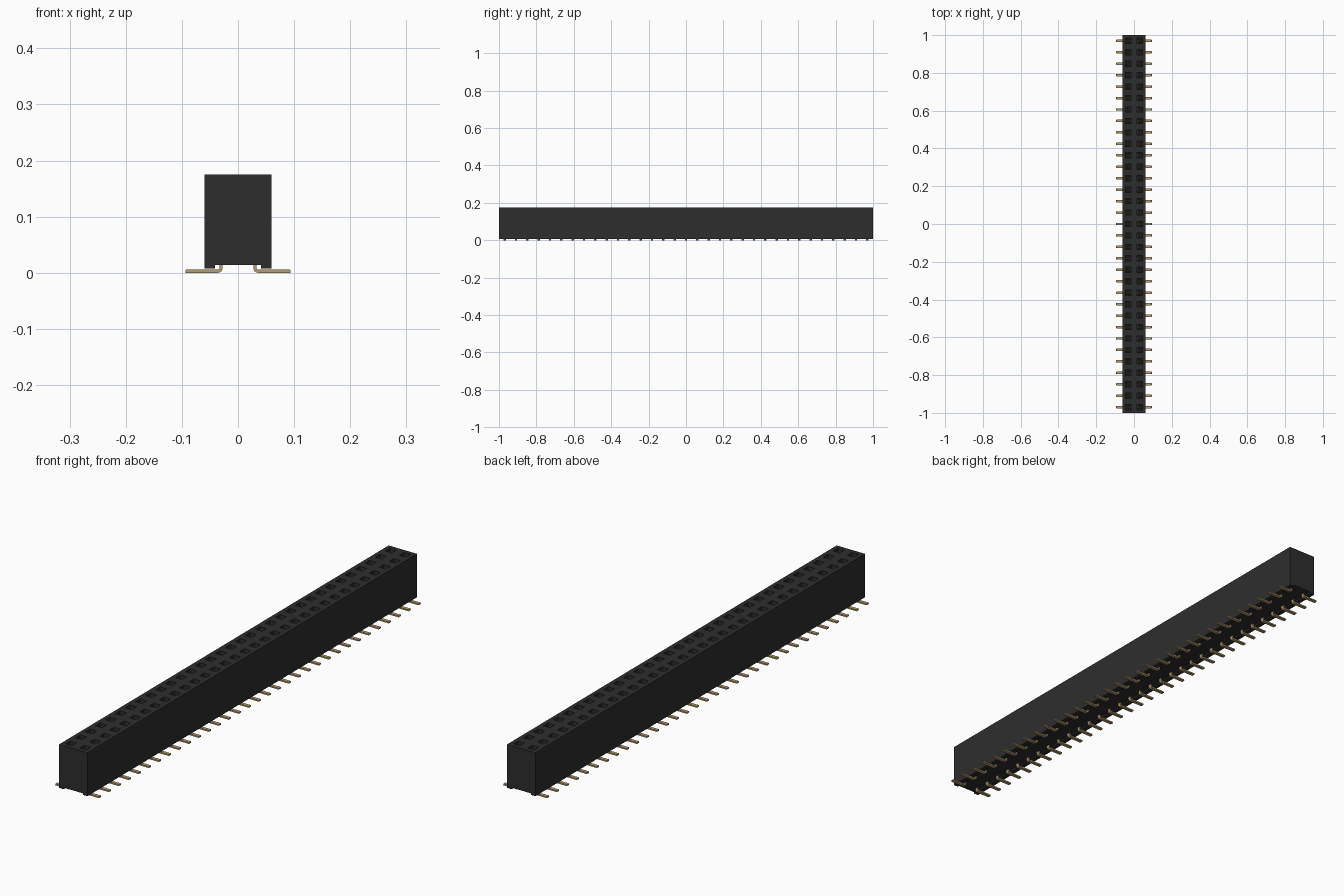
import bpy, bmesh, math

cube = bpy.data.objects.get("Cube")
if cube:
    bpy.data.objects.remove(cube, do_unlink=True)

COUNT = 33
PITCH = 2.0 / COUNT
ROW = 0.03          # distance of each contact row from the centre
HOLE = 0.014        # half width of a socket hole
HALF_W = 0.06
TOP, BOTTOM, FLOOR = 0.175, 0.014, 0.04


def material(name, rgb, rough=0.6):
    m = bpy.data.materials.new(name)
    m.use_nodes = True
    m.diffuse_color = (*rgb, 1)
    bsdf = m.node_tree.nodes["Principled BSDF"]
    bsdf.inputs["Base Color"].default_value = (*rgb, 1)
    bsdf.inputs["Roughness"].default_value = rough
    return m


PLASTIC = material("black plastic", (0.027, 0.027, 0.027))
DEEP = material("deep black", (0.008, 0.008, 0.008))
GOLD = material("gold", (0.48, 0.34, 0.15), 0.4)


def finish(name, bm, mats):
    bmesh.ops.recalc_face_normals(bm, faces=bm.faces)
    mesh = bpy.data.meshes.new(name)
    bm.to_mesh(mesh)
    bm.free()
    for m in mats:
        mesh.materials.append(m)
    ob = bpy.data.objects.new(name, mesh)
    bpy.context.collection.objects.link(ob)
    return ob


def add_box(bm, x0, x1, y0, y1, z0, z1):
    verts = bmesh.ops.create_cube(bm, size=1)["verts"]
    for v in verts:
        v.co.x = x0 if v.co.x < 0 else x1
        v.co.y = y0 if v.co.y < 0 else y1
        v.co.z = z0 if v.co.z < 0 else z1
    return verts


def extrude_profile(bm, outline, half_y):
    """Extrude an xz outline symmetrically along y."""
    face = bm.faces.new([bm.verts.new((x, -half_y, z)) for x, z in outline])
    out = bmesh.ops.extrude_face_region(bm, geom=[face])["geom"]
    for g in out:
        if isinstance(g, bmesh.types.BMVert):
            g.co.y = half_y


# Housing: a gridded top whose hole cells are pushed down into sockets
xs = [-HALF_W, -ROW - HOLE, -ROW + HOLE, ROW - HOLE, ROW + HOLE, HALF_W]
ys = [-1.0]
for i in range(COUNT):
    c = -1 + PITCH * (i + 0.5)
    ys += [c - HOLE, c + HOLE]
ys.append(1.0)

bm = bmesh.new()
grid = [[bm.verts.new((x, y, TOP)) for y in ys] for x in xs]
holes = []
for i in range(len(xs) - 1):
    for j in range(len(ys) - 1):
        f = bm.faces.new((grid[i][j], grid[i + 1][j], grid[i + 1][j + 1], grid[i][j + 1]))
        if i % 2 and j % 2:
            holes.append(f)
rim = [e for e in bm.edges if e.is_boundary]
skirt = bmesh.ops.extrude_edge_only(bm, edges=rim)["geom"]
for v in skirt:
    if isinstance(v, bmesh.types.BMVert):
        v.co.z = BOTTOM
bmesh.ops.contextual_create(
    bm, geom=[e for e in bm.edges if e.is_boundary and all(v.co.z < TOP - 0.01 for v in e.verts)])
for f in holes:
    floor = bmesh.ops.extrude_face_region(bm, geom=[f])["geom"]
    for g in floor:
        if isinstance(g, bmesh.types.BMVert):
            g.co.z = FLOOR
        elif isinstance(g, bmesh.types.BMFace):
            g.material_index = 1
    if f.is_valid:
        bm.faces.remove(f)
finish("housing", bm, [PLASTIC, DEEP])

# Standoff rails under both long edges
for name, side in (("left_rail", 1), ("right_rail", -1)):
    bm = bmesh.new()
    a, b = sorted((side * 0.041, side * HALF_W))
    add_box(bm, a, b, -1, 1, 0.008, BOTTOM)
    finish(name, bm, [PLASTIC])


# Contacts: bent solder tail plus a pair of spring leaves in the socket
def build_contacts(name, angle):
    bm = bmesh.new()
    t, tip, bend = 0.0055, 0.094, 0.0085
    cx, cz = 0.0275 + bend, bend
    arc = [math.radians(270 - 90 * k / 4) for k in range(5)]
    outer = [(cx + bend * math.cos(a), cz + bend * math.sin(a)) for a in arc]
    r = bend - t
    inner = [(cx + r * math.cos(a), cz + r * math.sin(a)) for a in reversed(arc)]
    outline = ([(tip, 0.001), (tip - 0.001, 0)] + outer
               + [(0.0275, 0.02), (0.0275 + t, 0.02)] + inner
               + [(tip - 0.001, t), (tip, t - 0.001)])
    extrude_profile(bm, outline, 0.0065)
    # narrow the solder tip
    for v in bm.verts:
        if v.co.x > tip - 0.0005:
            v.co.y *= 0.75
    # spring leaves pinch towards each other, then flare at the mouth
    for s in (-1, 1):
        path = [(0.009, FLOOR - 0.005), (0.004, 0.145), (0.007, 0.165)]
        leaf = ([(ROW + s * x, z) for x, z in path]
                + [(ROW + s * (x + 0.003), z) for x, z in reversed(path)])
        extrude_profile(bm, leaf, 0.005)
    ob = finish(name, bm, [GOLD])
    ob.rotation_euler.z = angle
    ob.location.y = (-1 if angle == 0 else 1) * (1 - PITCH / 2)
    arr = ob.modifiers.new("repeat", "ARRAY")
    arr.count = COUNT
    arr.use_relative_offset = False
    arr.use_constant_offset = True
    arr.constant_offset_displace = (0, PITCH, 0)


build_contacts("left_contacts", 0)
build_contacts("right_contacts", math.pi)
